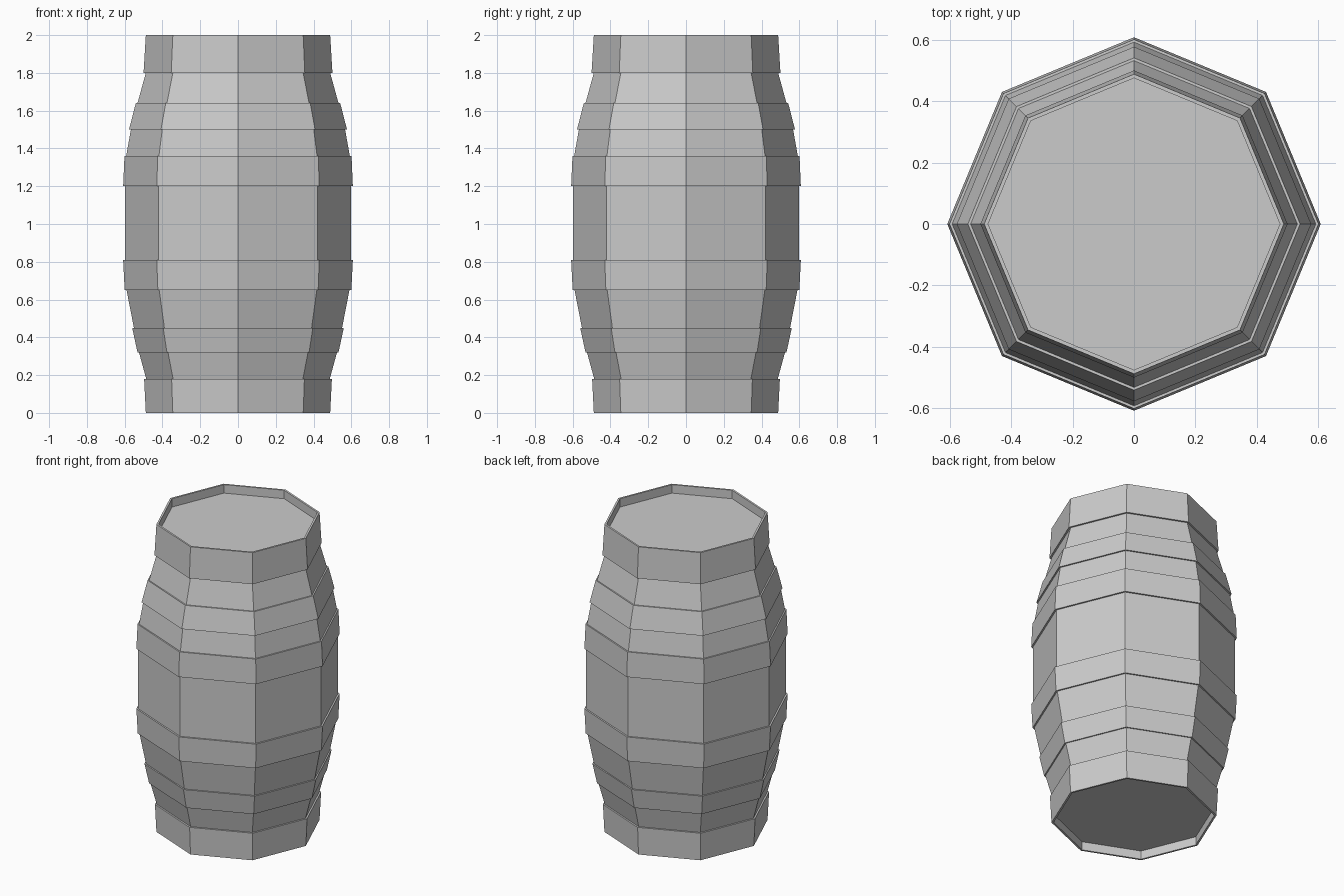
import bpy, bmesh
from math import cos, sin, pi

if "Cube" in bpy.data.objects:
    bpy.data.objects.remove(bpy.data.objects["Cube"])

SIDES = 8


def lathe(name, profile, cap_last=False):
    """Revolve (radius, z) points into an eight-sided skin."""
    bm = bmesh.new()
    rings = [[bm.verts.new((r * cos(2 * pi * i / SIDES), r * sin(2 * pi * i / SIDES), z))
              for i in range(SIDES)] for r, z in profile]
    for a, b in zip(rings, rings[1:]):
        for i in range(SIDES):
            j = (i + 1) % SIDES
            bm.faces.new((a[i], a[j], b[j], b[i]))
    if cap_last:
        bm.faces.new(rings[-1])
    bmesh.ops.recalc_face_normals(bm, faces=bm.faces)
    # an open skin must face away from the barrel's middle
    cap = [f for f in bm.faces if len(f.verts) == SIDES]
    if cap:
        face = cap[0]
        if face.normal.z * (face.calc_center_median().z - 1) < 0:
            bmesh.ops.reverse_faces(bm, faces=bm.faces)
    mesh = bpy.data.meshes.new(name)
    bm.to_mesh(mesh)
    bm.free()
    obj = bpy.data.objects.new(name, mesh)
    bpy.context.collection.objects.link(obj)
    return obj


# Bulging stave sections between the hoops
staves = [
    ("lower_end_staves", (0.486, 0.18), (0.524, 0.32)),
    ("lower_staves", (0.551, 0.45), (0.590, 0.65)),
    ("middle_staves", (0.597, 0.81), (0.597, 1.20)),
    ("upper_staves", (0.592, 1.36), (0.567, 1.50)),
    ("upper_end_staves", (0.532, 1.64), (0.488, 1.80)),
]
for name, bottom, top in staves:
    lathe(name, [bottom, top])

# Raised hoops, with ledges tucked back to the staves
hoops = [
    ("lower_hoop", 0.524, (0.532, 0.32), (0.560, 0.45), 0.551),
    ("lower_middle_hoop", 0.590, (0.600, 0.65), (0.608, 0.81), 0.597),
    ("upper_middle_hoop", 0.597, (0.608, 1.20), (0.601, 1.36), 0.592),
    ("upper_hoop", 0.567, (0.577, 1.50), (0.541, 1.64), 0.532),
]
for name, r0, bottom, top, r1 in hoops:
    lathe(name, [(r0, bottom[1]), bottom, top, (r1, top[1])])

# End hoops with a thin rim and a recessed head
lathe("top_hoop_and_head",
      [(0.488, 1.80), (0.500, 1.80), (0.488, 2.0), (0.475, 2.0), (0.475, 1.945)], True)
lathe("bottom_hoop_and_head",
      [(0.486, 0.18), (0.497, 0.18), (0.488, 0.0), (0.475, 0.0), (0.475, 0.055)], True)
